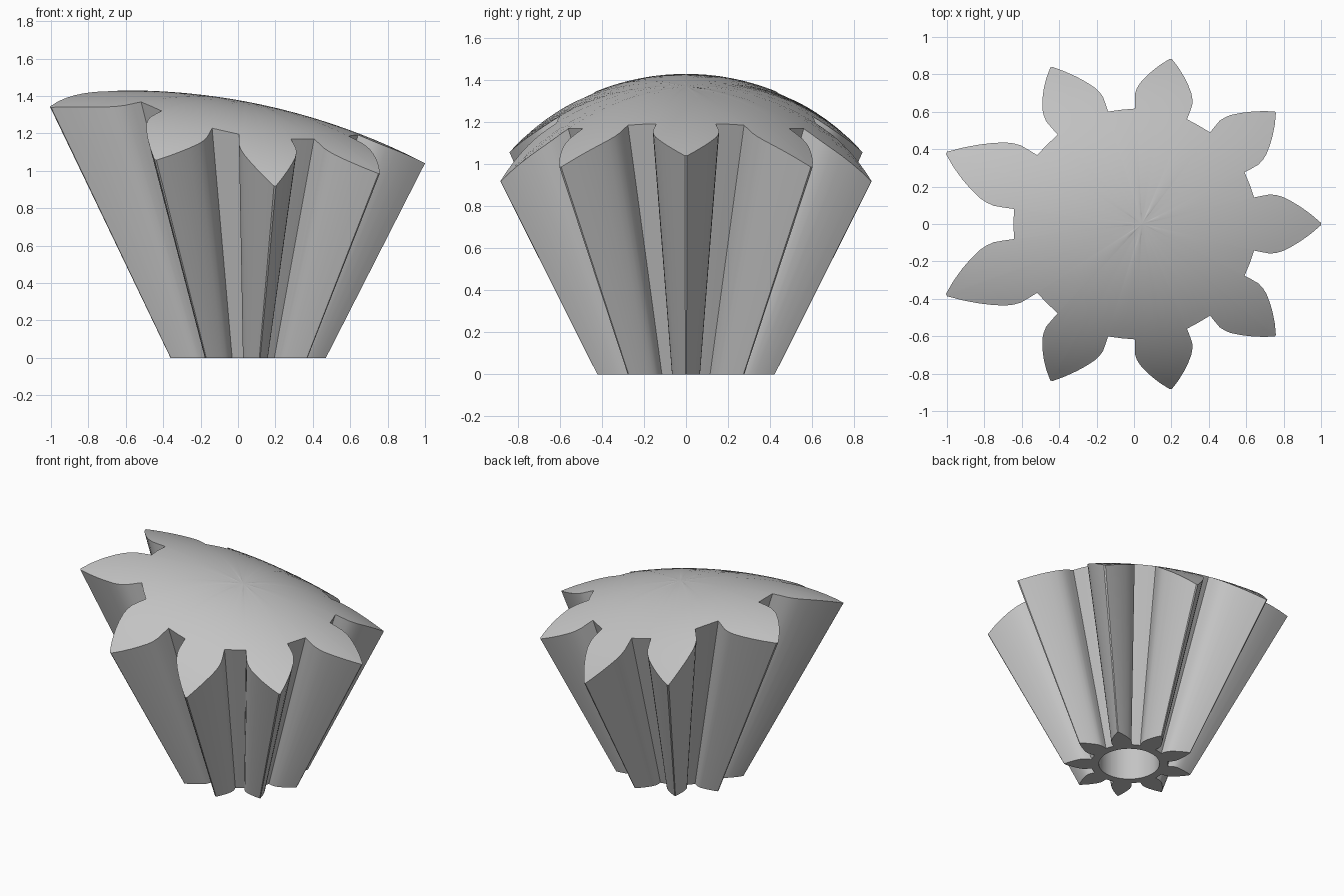
import bpy, bmesh, math
from mathutils import Vector

if "Cube" in bpy.data.objects:
    bpy.data.objects.remove(bpy.data.objects["Cube"], do_unlink=True)

steel = bpy.data.materials.new("plain grey")
steel.use_nodes = True
grey = (0.55, 0.55, 0.55, 1)
steel.diffuse_color = grey
steel.node_tree.nodes["Principled BSDF"].inputs["Base Color"].default_value = grey

TEETH = 9
CENTRE = 0.042          # axis position along x
APEX = 0.84             # depth of the cone apex below the base
BORE, BORE_DEPTH = 0.2, 0.7
RINGS = 12

# half tooth outline at the base: angle in degrees, radius
half = [(13.3, 0.255), (13.2, 0.275), (13.0, 0.296), (12.1, 0.312), (10.8, 0.328),
        (8.45, 0.35), (6.0, 0.373), (3.2, 0.4), (0.35, 0.428)]
tooth = [(-a, r) for a, r in half] + [(a, r) for a, r in reversed(half)] + [(20, 0.254)]
outline = []
for k in range(TEETH):
    for a, r in tooth:
        outline.append((math.radians(a + k * 360 / TEETH), r))


def crown(x, y):
    """Height of the barrel-shaped top surface."""
    long_r, cross_r = 3.48, 1.14
    return (1.43 - long_r + math.sqrt(long_r**2 - (x + 0.6)**2)
            - cross_r + math.sqrt(cross_r**2 - y * y))


def crown_point(angle, radius):
    """Follow a line from the cone apex up to the top surface."""
    lo, hi = 0.5, 1.6
    for _ in range(40):
        z = (lo + hi) / 2
        s = radius * (z + APEX) / APEX
        x, y = CENTRE + s * math.cos(angle), s * math.sin(angle)
        if abs(y) > 1.1 or crown(x, y) < z:
            hi = z
        else:
            lo = z
    return Vector((x, y, z))


bm = bmesh.new()


def flat_ring(points, z):
    return [bm.verts.new((CENTRE + r * math.cos(a), r * math.sin(a), z)) for a, r in points]


def bridge(a, b):
    n = len(a)
    for i in range(n):
        j = (i + 1) % n
        bm.faces.new((a[i], a[j], b[j], b[i]))


# bore, base, flank and crown rings in order
bore = [(a, BORE) for a, r in outline]
rings = [flat_ring(bore, BORE_DEPTH), flat_ring(bore, 0), flat_ring(outline, 0)]
for k in range(RINGS, 0, -1):
    t = k / RINGS
    rings.append([bm.verts.new(crown_point(a, r * t)) for a, r in outline])
for a, b in zip(rings, rings[1:]):
    bridge(a, b)

# close the crown centre and the bore end
tip = bm.verts.new(crown_point(0, 0))
last = rings[-1]
for i in range(len(last)):
    bm.faces.new((last[i], last[(i + 1) % len(last)], tip))
bm.faces.new(rings[0])
bmesh.ops.recalc_face_normals(bm, faces=bm.faces[:])

mesh = bpy.data.meshes.new("bevel_gear")
bm.to_mesh(mesh)
bm.free()
mesh.materials.append(steel)
gear = bpy.data.objects.new("bevel_gear", mesh)
bpy.context.collection.objects.link(gear)
bpy.ops.object.select_all(action='DESELECT')
gear.select_set(True)
bpy.context.view_layer.objects.active = gear
bpy.ops.object.shade_smooth_by_angle(angle=math.radians(30))
